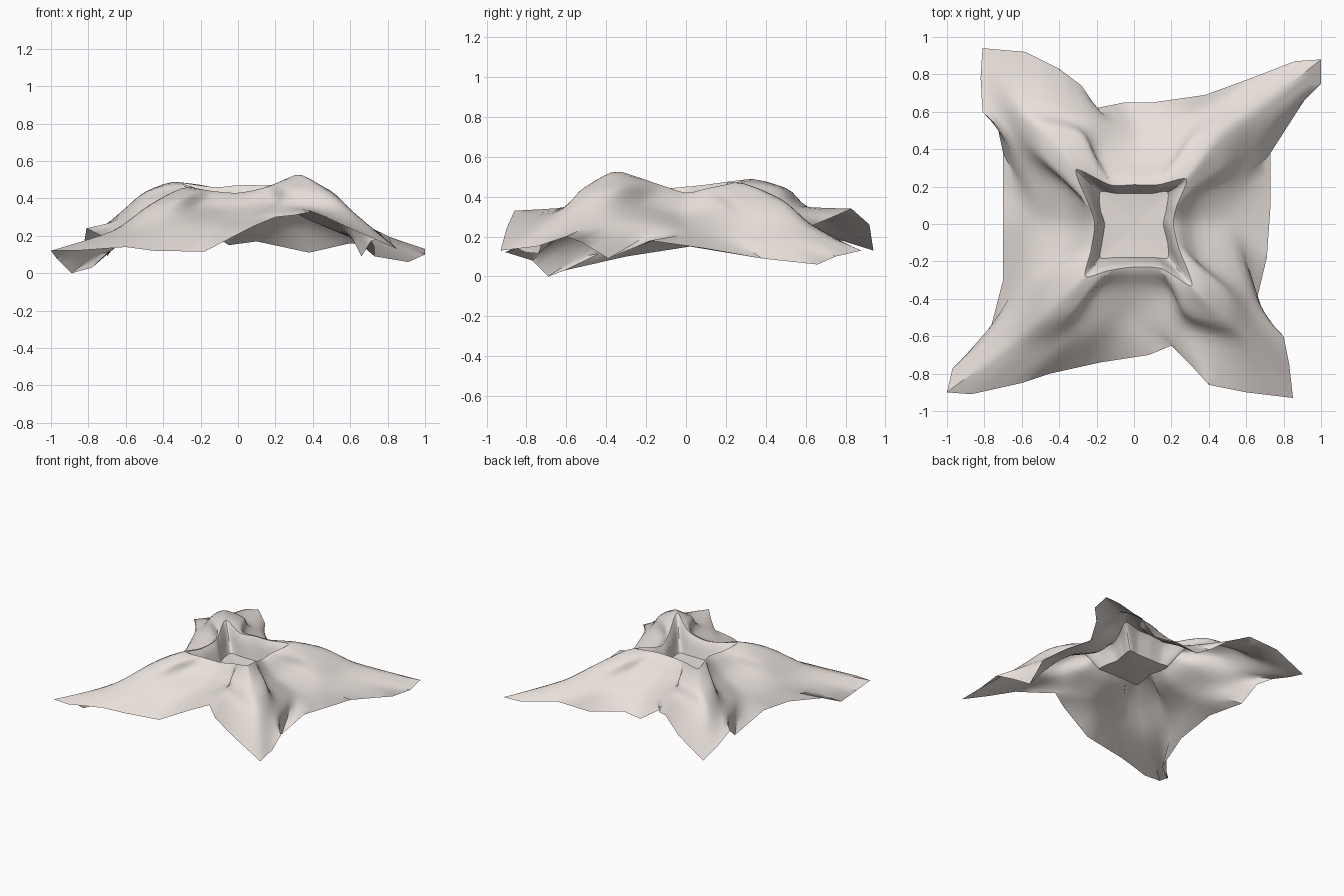
import bpy, bmesh
from mathutils import Vector

# Closed rings, counter-clockwise, each starting at the front-left corner
# and using the same number of points per side.
hem = [
    (-1, -.9, .12), (-.87, -.91, .12), (-.6, -.85, .14), (-.45, -.8, .12), (-.18, -.74, .115),
    (.08, -.7, .25), (.2, -.65, .3), (.3, -.75, .31), (.4, -.86, .33), (.6, -.9, .24),
    (.85, -.93, .13), (.83, -.75, .15), (.8, -.6, .2), (.71, -.52, .17), (.66, -.39, .09),
    (.71, -.18, .18), (.73, .1, .14), (.73, .38, .09), (.91, .66, .06), (1, .75, .1),
    (1, .88, .13), (.86, .87, .13), (.6, .77, .16), (.38, .69, .11), (.1, .65, .17),
    (-.05, .65, .15), (-.2, .62, .25), (-.28, .74, .3), (-.4, .83, .34), (-.58, .92, .26),
    (-.81, .94, .13), (-.82, .78, .18), (-.81, .6, .24), (-.73, .52, .2), (-.7, .38, .09),
    (-.7, .02, .15), (-.7, -.3, .1), (-.78, -.61, .03), (-.89, -.69, 0), (-.97, -.77, .08)]
skirt = [
    (-.66, -.64, .23), (-.36, -.62, .26), (-.02, -.52, .27), (.26, -.57, .35),
    (.6, -.62, .33), (.62, -.38, .28), (.54, 0, .22), (.6, .28, .21),
    (.66, .61, .25), (.36, .6, .27), (.02, .5, .26), (-.27, .56, .35),
    (-.6, .61, .34), (-.62, .38, .28), (-.54, .02, .22), (-.6, -.32, .21)]
# Rounded lumps at the four corners, valleys between
shoulder = [
    (-.46, -.47, .37), (-.31, -.46, .39), (-.2, -.36, .36), (0, -.34, .35), (.19, -.36, .38), (.27, -.47, .45),
    (.47, -.51, .44), (.48, -.34, .44), (.36, -.2, .37), (.33, 0, .31), (.36, .17, .34), (.46, .28, .36),
    (.46, .47, .38), (.31, .46, .39), (.2, .36, .37), (0, .33, .37), (-.19, .36, .39), (-.27, .47, .44),
    (-.47, .5, .44), (-.48, .34, .43), (-.36, .2, .37), (-.33, 0, .32), (-.36, -.17, .34), (-.46, -.28, .36)]
lip = [
    (-.26, -.28, .46), (-.14, -.25, .44), (0, -.23, .43), (.15, -.24, .46),
    (.31, -.33, .525), (.24, -.13, .46), (.21, 0, .42), (.23, .1, .44),
    (.28, .24, .47), (.13, .21, .47), (0, .21, .47), (-.13, .21, .46),
    (-.31, .29, .485), (-.24, .1, .46), (-.21, 0, .45), (-.23, -.14, .44)]
floor = [(max(-.18, min(.18, x * .75)), max(-.18, min(.17, y * .78)), .3) for x, y, z in lip]

N = 120     # samples around
STEPS = 4   # samples between neighbouring rings


def spline(p0, p1, p2, p3, t):
    """Softened cubic through p1 and p2."""
    m1, m2 = (p2 - p0) * .4, (p3 - p1) * .4
    a, b = t * t * t, t * t
    return (p1 * (2 * a - 3 * b + 1) + m1 * (a - 2 * b + t)
            + p2 * (3 * b - 2 * a) + m2 * (a - b))


def resample(points, smooth):
    pts = [Vector(p) for p in points]
    n = len(pts)
    out = []
    for k in range(N):
        f = k * n / N
        i = int(f)
        p = [pts[(i + d) % n] for d in (-1, 0, 1, 2)]
        out.append(spline(*p, f - i) if smooth else p[1].lerp(p[2], f - i))
    return out


rings = [resample(r, r is not hem) for r in (hem, skirt, shoulder, lip, floor)]

# Loft between rings
rows = []
for j in range(len(rings) - 1):
    ids = [min(max(j + d, 0), len(rings) - 1) for d in (-1, 0, 1, 2)]
    for s in range(STEPS):
        rows.append([spline(*[rings[i][k] for i in ids], s / STEPS) for k in range(N)])
rows.append(rings[-1])

# Draped cloth sheet: open surface, no thickness
bm = bmesh.new()
grid = [[bm.verts.new(p) for p in row] for row in rows]
for a, b in zip(grid, grid[1:]):
    for k in range(N):
        m = (k + 1) % N
        bm.faces.new((a[k], a[m], b[m], b[k]))
middle = bm.verts.new((0, 0, .285))
for k in range(N):
    bm.faces.new((grid[-1][k], grid[-1][(k + 1) % N], middle))

# Rest the lowest point on the ground
low = min(v.co.z for v in bm.verts)
for v in bm.verts:
    v.co.z -= low
mesh = bpy.data.meshes.new("draped_cloth")
bm.to_mesh(mesh)
bm.free()
cloth = bpy.data.objects.new("draped_cloth", mesh)
bpy.context.collection.objects.link(cloth)

# Warm off-white fabric
fabric = bpy.data.materials.new("fabric")
fabric.diffuse_color = (.8, .74, .7, 1)
mesh.materials.append(fabric)
bpy.context.view_layer.objects.active = cloth
cloth.select_set(True)
bpy.ops.object.shade_smooth_by_angle(angle=0.6)
